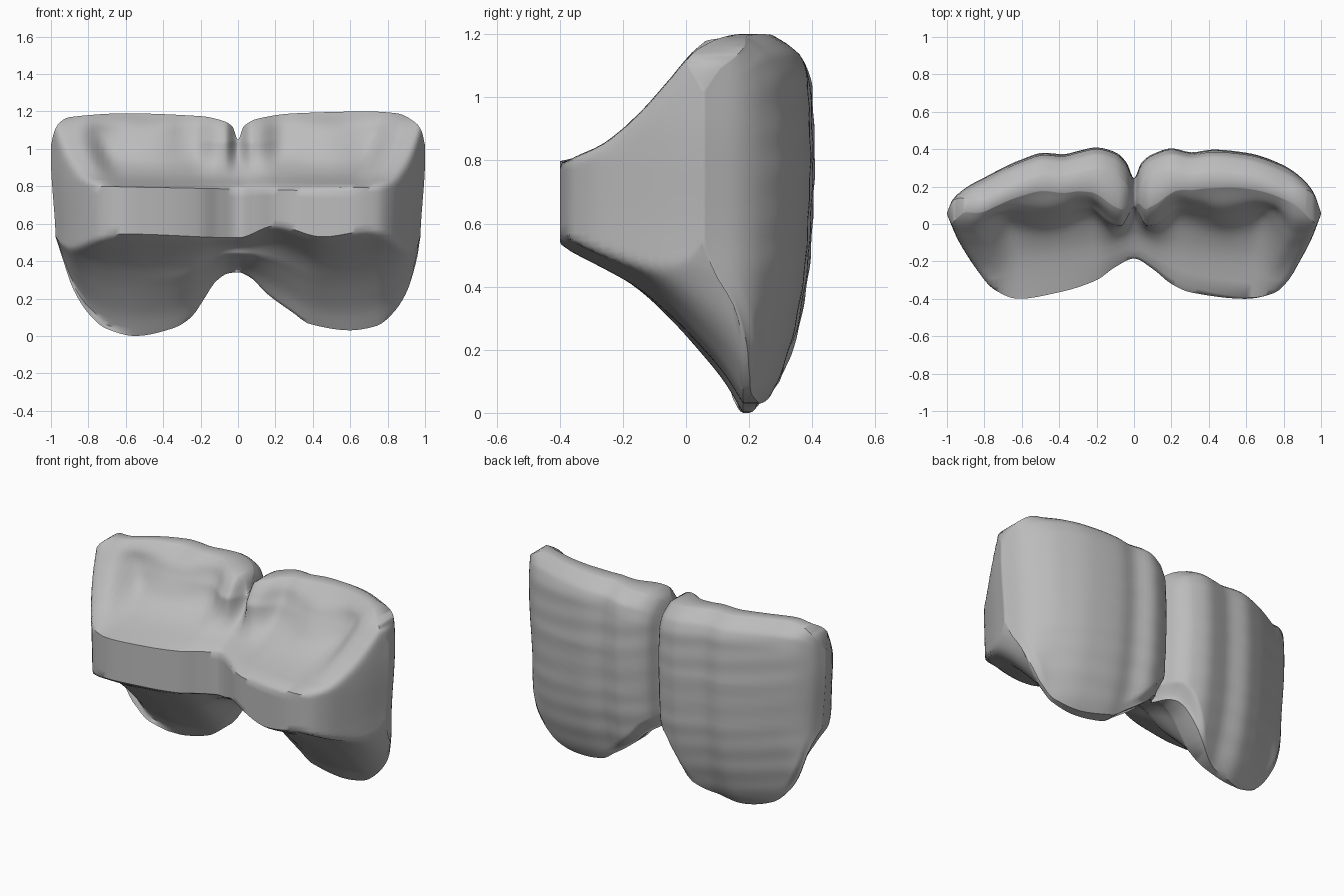
import bpy, bmesh, math

cube = bpy.data.objects.get("Cube")
if cube:
    bpy.data.objects.remove(cube, do_unlink=True)


def curve(*points):
    """Smooth monotone curve through the (position, value) points."""
    n = len(points)
    slope = [(points[i + 1][1] - points[i][1]) / (points[i + 1][0] - points[i][0])
             for i in range(n - 1)]
    tangent = [slope[0]]
    for a, b in zip(slope, slope[1:]):
        tangent.append(2 * a * b / (a + b) if a * b > 0 else 0)
    tangent.append(slope[-1])

    def evaluate(position):
        position = min(max(position, points[0][0]), points[-1][0])
        i = 0
        while i < n - 2 and position > points[i + 1][0]:
            i += 1
        (start, low), (end, high) = points[i], points[i + 1]
        width = end - start
        t = (position - start) / width
        blend = t * t * (3 - 2 * t)
        return (low + (high - low) * blend
                + width * t * (1 - t) * ((1 - t) * tangent[i] - t * tangent[i + 1]))
    return evaluate


def smoothstep(low, high, value):
    t = min(max((value - low) / (high - low), 0), 1)
    return t * t * (3 - 2 * t)


def soft_max(a, b, radius):
    return (a + b + math.sqrt((a - b) ** 2 + radius ** 2)) / 2


# Outline of the joined pair, seen from the front
lower_edge = curve((-1, .53), (-.96, .41), (-.9, .25), (-.81, .12), (-.71, .04), (-.55, 0),
                   (-.35, .04), (-.25, .1), (-.18, .2), (-.12, .29), (-.05, .335), (0, .34),
                   (.07, .31), (.15, .23), (.3, .12), (.38, .065), (.6, .03), (.75, .055),
                   (.84, .12), (.92, .23), (.98, .41), (1, .53))
upper_edge = curve((-1, 1.02), (-.98, 1.1), (-.95, 1.145), (-.9, 1.17), (-.6, 1.19),
                   (-.2, 1.175), (-.08, 1.15), (-.03, 1.12), (0, 1.05), (.03, 1.12),
                   (.1, 1.16), (.3, 1.19), (.7, 1.2), (.85, 1.19), (.95, 1.14),
                   (.98, 1.1), (1, 1.02))

# Lobed back surface and how it falls away to its rims
back_arch = curve((-1, .06), (-.97, .13), (-.9, .195), (-.8, .25), (-.6, .345), (-.48, .38),
                  (-.38, .372), (-.3, .39), (-.2, .41), (-.1, .385), (-.04, .33), (0, .25),
                  (.04, .33), (.1, .375), (.2, .405), (.31, .383), (.42, .397), (.6, .38),
                  (.8, .315), (.9, .245), (.96, .17), (1, .06))
back_drop_low = curve((0, .17), (.05, .13), (.2, .07), (.3, .045), (.5, .015), (.8, 0))
back_drop_top = curve((0, .12), (.03, .07), (.07, .03), (.15, .01), (.4, 0))

# Front plate and flank line, seen from above, and the plate's lower border
plate_line = curve((-1, .05), (-.94, -.09), (-.85, -.235), (-.75, -.35), (-.62, -.4),
                   (-.4, -.365), (-.2, -.3), (-.1, -.23), (0, -.185), (.1, -.24),
                   (.2, -.32), (.3, -.365), (.6, -.4), (.75, -.37), (.83, -.3),
                   (.89, -.2), (.95, -.08), (1, .05))
plate_border = curve((-1, .54), (-.6, .545), (0, .525), (.2, .59), (.45, .53), (.75, .57),
                     (1, .55))

# Upright front profiles
underside = curve((0, .18), (.1, .12), (.2, .04), (.3, -.05), (.4, -.16), (.48, -.29),
                  (.53, -.375), (.55, -.4))
ridge = curve((.79, -.41), (.85, -.27), (.95, -.15), (1.05, -.06), (1.14, .02),
              (1.18, .09), (1.2, .17))
hollow = curve((.79, -.41), (.81, -.33), (.86, -.16), (.94, -.02), (1.05, .07), (1.13, .12),
               (1.2, .2))
PLATE_LOW, PLATE_TOP = .55, .79


def back_y(x, z):
    fade = smoothstep(1, .8, abs(x))
    low = max(back_drop_low(z), .1 * smoothstep(.12, 0, z - lower_edge(x)))
    ripple = .0015 * math.sin(z * 45 + x * 6)
    return back_arch(x) + fade * (ripple - low - back_drop_top(upper_edge(x) - z))


def front_y(x, z, section, t):
    side, plate = abs(x), plate_line(x)
    offset = (plate + .4) if side < .6 else 0
    if section == "plate":
        return plate
    if section == "under":
        h = PLATE_LOW * t
        y = underside(h) + offset * max(0, 1 - (PLATE_LOW - h) / .25)
        return soft_max(y, plate, .03 * min(1, (1 - t) * 6))
    # Hollow between raised borders, with soft lobes and a groove at the joint
    h = z
    outer = .6 + .5 * (h - .82)
    weight = smoothstep(outer, outer + .14, side) + .5 * smoothstep(.24, .1, side)
    y = hollow(h) + (ridge(h) - hollow(h)) * weight
    y += offset * max(0, 1 - (h - PLATE_TOP) / .25)
    if side > .2:
        y += min(0, back_arch(x) - .39) * smoothstep(.85, 1.2, h) * .8 * max(0, 1 - weight)
    lobes = smoothstep(.85, 1, h) * smoothstep(1.19, 1.08, h)
    y -= .022 * math.cos(side * 13) * lobes * (1 - weight)
    y += .1 * smoothstep(.07, 0, side) * smoothstep(.83, 1.05, h)
    return soft_max(y, plate, .03 * min(1, t * 6))


# Rows run from the lower rim, over the plate, to the upper rim
rows = [("under", i / 24) for i in range(24)]
rows += [("plate", i / 6) for i in range(7)]
rows += [("top", 1 - (1 - i / 28) ** 1.4) for i in range(1, 29)]
half = [.5 - .5 * math.cos(math.pi * i / 48) for i in range(49)]
columns = [-x for x in reversed(half[1:])] + half


def grid_points(x):
    border, ledge = plate_border(x), .785 - .02 * x
    spans = {"under": (lower_edge(x), border), "plate": (border, ledge),
             "top": (ledge, upper_edge(x))}
    for section, t in rows:
        start, end = spans[section]
        z = start + (end - start) * t
        rear = back_y(x, z)
        front = min(front_y(x, z, section, t), rear - .008)
        narrow = 1 - .025 * smoothstep(.95, .5, z) * smoothstep(.6, 1, abs(x))
        yield (x * narrow, front, z), (x * narrow, rear, z)


bm = bmesh.new()
fronts, backs = [], []
for x in columns:
    pairs = list(grid_points(x))
    fronts.append([bm.verts.new(p[0]) for p in pairs])
    backs.append([bm.verts.new(p[1]) for p in pairs])

last_column, last_row = len(columns) - 1, len(rows) - 1
for i in range(last_column):
    for j in range(last_row):
        for g in (fronts, backs):
            bm.faces.new((g[i][j], g[i + 1][j], g[i + 1][j + 1], g[i][j + 1]))
    for j in (0, last_row):
        bm.faces.new((fronts[i][j], fronts[i + 1][j], backs[i + 1][j], backs[i][j]))
for i in (0, last_column):
    for j in range(last_row):
        bm.faces.new((fronts[i][j], fronts[i][j + 1], backs[i][j + 1], backs[i][j]))
bmesh.ops.recalc_face_normals(bm, faces=bm.faces)

mesh = bpy.data.meshes.new("joined_front_teeth")
bm.to_mesh(mesh)
bm.free()
teeth = bpy.data.objects.new("joined_front_teeth", mesh)
bpy.context.collection.objects.link(teeth)

# Plain grey finish
grey = bpy.data.materials.new("plain_grey")
grey.use_nodes = True
colour = (.5, .5, .5, 1)
grey.diffuse_color = colour
grey.node_tree.nodes["Principled BSDF"].inputs["Base Color"].default_value = colour
mesh.materials.append(grey)

bpy.context.view_layer.objects.active = teeth
teeth.select_set(True)
bpy.ops.object.shade_smooth_by_angle(angle=math.radians(50))
